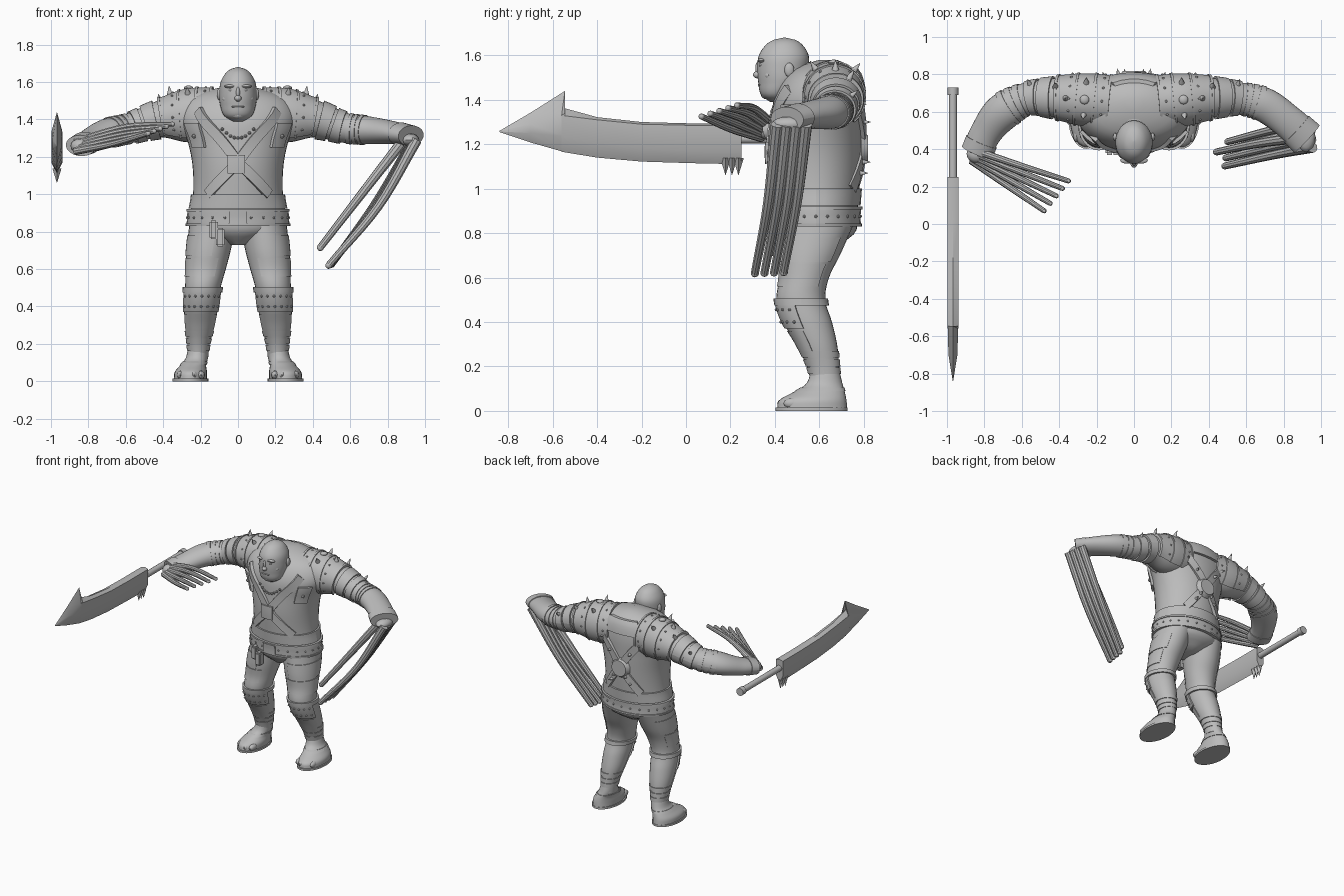
import bpy, bmesh, math
from mathutils import Vector, Matrix

if "Cube" in bpy.data.objects:
    bpy.data.objects.remove(bpy.data.objects["Cube"])

GREY = (0.5, 0.5, 0.5, 1)
clay = bpy.data.materials.new("clay grey")
clay.use_nodes = True
clay.diffuse_color = GREY
clay.node_tree.nodes["Principled BSDF"].inputs["Base Color"].default_value = GREY
parts = []


def finish(name, bm):
    bmesh.ops.recalc_face_normals(bm, faces=bm.faces[:])
    mesh = bpy.data.meshes.new(name)
    bm.to_mesh(mesh)
    bm.free()
    mesh.materials.append(clay)
    obj = bpy.data.objects.new(name, mesh)
    bpy.context.collection.objects.link(obj)
    parts.append(obj)
    return obj


class Limb:
    """Smooth body volume: rows of key, centre x y z, radius a, radius b."""

    def __init__(self, rows, side=1, flat=False):
        self.rows = [(r[0], r[1] * side, *r[2:]) for r in rows]
        self.side, self.flat = side, flat
        self.lo, self.hi = rows[0][0], rows[-1][0]

    def at(self, k):
        R, n = self.rows, len(self.rows)
        k = min(max(k, self.lo), self.hi)
        i = max(j for j in range(n - 1) if R[j][0] <= k or j == 0)
        h = R[i + 1][0] - R[i][0]
        t = (k - R[i][0]) / h

        def slope(j, c):
            p, q = max(j - 1, 0), min(j + 1, n - 1)
            return (R[q][c] - R[p][c]) / (R[q][0] - R[p][0])
        out = []
        for c in range(1, 6):
            p, q = R[i][c], R[i + 1][c]
            s = t * t * (3 - 2 * t)
            out.append(p + (q - p) * s + h * t * (1 - t) * ((1 - t) * slope(i, c) - t * slope(i + 1, c)))
        return Vector(out[:3]), out[3], out[4]

    def surf(self, k, deg, off=0.0):
        c, a, b = self.at(k)
        S, U = Vector((self.side, 0, 0)), Vector((0, 1, 0))
        if not self.flat:
            e = 0.02 * (self.hi - self.lo)
            T = (self.at(k + e)[0] - self.at(k - e)[0]).normalized()
            S = Vector((0, 0, 1)).cross(T).normalized()
            U = T.cross(S)
            S = S * self.side
        w = math.radians(deg)
        return c + S * (a + off) * math.cos(w) + U * (b + off) * math.sin(w)

    def normal(self, k, deg):
        return (self.surf(k, deg, 0.05) - self.surf(k, deg)).normalized()

    def body(self, name, n=24, m=28):
        bm = bmesh.new()
        keys = [self.lo + (self.hi - self.lo) * i / n for i in range(n + 1)]
        rings = [[bm.verts.new(self.surf(k, 360 * j / m)) for j in range(m)] for k in keys]
        for p, q in zip(rings, rings[1:]):
            for j in range(m):
                bm.faces.new((p[j], p[(j + 1) % m], q[(j + 1) % m], q[j]))
        bm.faces.new(rings[0])
        bm.faces.new(rings[-1])
        return finish(name, bm)

    def patch(self, name, k0, k1, off, d0=0, d1=360, n=5):
        """Raised plate or full band that follows the surface."""
        m = max(4, int((d1 - d0) / 11))
        layers = [[[self.surf(k0 + (k1 - k0) * i / n, d0 + (d1 - d0) * j / m, o)
                    for j in range(m + 1)] for i in range(n + 1)] for o in (off, -0.004)]
        return shell(name, *layers)

    def strap(self, name, path, width, off=0.014):
        """Ribbon through (key, degrees) points on the surface."""
        pts = []
        for p, q in zip(path, path[1:]):
            for i in range(8):
                pts.append([p[c] + (q[c] - p[c]) * i / 8 for c in (0, 1)])
        pts.append(path[-1])
        pos = [self.surf(*p, off) for p in pts]
        outer, inner = [], []
        for i, p in enumerate(pts):
            T = pos[min(i + 1, len(pos) - 1)] - pos[max(i - 1, 0)]
            n = self.normal(*p)
            s = n.cross(T).normalized() * width / 2
            outer.append([pos[i] - s, pos[i], pos[i] + s])
            inner.append([v - n * 0.022 for v in outer[-1]])
        return shell(name, outer, inner)

    def spike(self, k, deg, off=0.02, size=0.05):
        n = self.normal(k, deg)
        cone("spike", self.surf(k, deg, off + size * 0.4), n, size * 0.35, 0.001, size)

    def stud(self, k, deg, off=0.02, r=0.007):
        ball("stud", self.surf(k, deg, off), (r, r, r), 8)


def shell(name, outer, inner):
    """Closed plate between two matching grids of points."""
    bm = bmesh.new()
    grids = [[[bm.verts.new(p) for p in row] for row in g] for g in (outer, inner)]
    for g in grids:
        for p, q in zip(g, g[1:]):
            for j in range(len(p) - 1):
                bm.faces.new((p[j], p[j + 1], q[j + 1], q[j]))
    rims = [(g[0] + [r[-1] for r in g[1:]] + g[-1][-2::-1] + [r[0] for r in g[-2:0:-1]]) for g in grids]
    for j in range(len(rims[0])):
        bm.faces.new((rims[0][j - 1], rims[0][j], rims[1][j], rims[1][j - 1]))
    return finish(name, bm)


def cone(name, pos, axis, r1, r2, depth, seg=10):
    bm = bmesh.new()
    turn = Vector((0, 0, 1)).rotation_difference(Vector(axis)).to_matrix().to_4x4()
    bmesh.ops.create_cone(bm, cap_ends=True, segments=seg, radius1=r1, radius2=r2, depth=depth,
                          matrix=Matrix.Translation(pos) @ turn)
    return finish(name, bm)


def ball(name, pos, size, seg=16):
    bm = bmesh.new()
    bmesh.ops.create_uvsphere(bm, u_segments=seg, v_segments=seg // 2, radius=1,
                              matrix=Matrix.Translation(pos) @ Matrix.Diagonal((*size, 1)))
    return finish(name, bm)


def box(name, pos, size):
    bm = bmesh.new()
    bmesh.ops.create_cube(bm, size=1, matrix=Matrix.Translation(pos) @ Matrix.Diagonal((*size, 1)))
    bmesh.ops.bevel(bm, geom=bm.edges[:], offset=min(size) * 0.2, segments=2, affect='EDGES')
    return finish(name, bm)


def upright(rows, side=1):
    return Limb([(z, x, y, z, a, b) for z, x, y, a, b in rows], side, True)


# Torso, belts and crossed straps
torso = upright([(.73, 0, .57, .05, .09), (.8, 0, .585, .235, .175), (.88, 0, .585, .256, .185),
                 (1.0, 0, .585, .24, .195), (1.15, 0, .585, .243, .205), (1.28, 0, .59, .268, .205),
                 (1.4, 0, .595, .31, .2), (1.5, 0, .61, .27, .168), (1.55, 0, .625, .18, .12),
                 (1.58, 0, .64, .05, .04)])
torso.body("torso", 40, 40)
torso.patch("lower_belt", .83, .92, .016)
torso.patch("upper_belt", .925, 1.0, .012)
for k in (.83, .907):
    torso.patch("belt_rim", k, k + .013, .022, n=1)
for i in range(24):
    torso.stud(.875, i * 15, .016)
for s in (-1, 1):
    lift = .014 + s * .003
    torso.strap("front_strap", [(1.45, -90 - s * 44), (1.17, -90), (1.0, -90 + s * 42)], .055, lift)
    torso.strap("back_strap", [(1.5, 90 - s * 45), (1.19, 90), (1.0, 90 + s * 35)], .055, lift)
    torso.patch("chest_plate", 1.25, 1.38, .018, -90 + s * 52 - 11, -90 + s * 52 + 11)
    torso.stud(1.31, -90 + s * 52, .02, .012)
    for k in (1.07, 1.12, 1.3, 1.38, 1.45):
        torso.spike(k, 90 + s * abs(k - 1.19) * 150, .014, .035)
torso.patch("chest_buckle", 1.11, 1.21, .026, -102, -82)
torso.patch("belt_buckle", .84, .91, .026, -100, -80)
for i in range(-4, 5):
    torso.stud(1.3 + i * i * .003, -90 + i * 4, .008, .009)
cone("back_disc", torso.surf(1.18, 90, .012), (0, 1, 0), .078, .06, .03, 20)
torso.patch("back_collar", 1.44, 1.54, .02, 60, 120)
for x, z in ((-.13, .81), (-.095, .77)):
    box("belt_pouch", (x, .395, z), (.045, .05, .1))

# Head and neck
Limb([(0, 0, .62, 1.46, .14, .1), (1, 0, .53, 1.48, .11, .09), (2, 0, .44, 1.48, .085, .06)]).body("neck")
head = upright([(1.39, 0, .41, .03, .03), (1.42, 0, .405, .074, .066), (1.48, 0, .43, .096, .105),
                (1.54, 0, .435, .1, .114), (1.6, 0, .44, .093, .112), (1.65, 0, .442, .064, .08),
                (1.672, 0, .443, .034, .044), (1.68, 0, .443, .004, .005)])
head.body("head", 30, 32)
ball("nose", (0, .325, 1.513), (.019, .024, .017))
ball("nose_bridge", (0, .328, 1.543), (.011, .016, .033))
ball("mouth", (0, .336, 1.468), (.036, .013, .007))
ball("lower_lip", (0, .343, 1.452), (.028, .013, .007))
ball("chin", (0, .362, 1.425), (.038, .025, .022))
for s in (-1, 1):
    ball("brow", (s * .038, .34, 1.577), (.036, .017, .01))
    ball("eye", (s * .038, .338, 1.557), (.013, .01, .008))
    ball("cheek", (s * .05, .372, 1.51), (.034, .022, .02))
    ball("ear", (s * .1, .465, 1.535), (.012, .022, .032))

# Arms with shoulder pads, guards and wraps
shoulder = [(0, .1, .65, 1.425, .13, .135), (1, .27, .665, 1.415, .13, .138), (2, .42, .675, 1.4, .106, .098),
            (3, .57, .67, 1.355, .086, .08)]
left_rows = [(4, .7, .635, 1.342, .092, .074), (5, .82, .55, 1.33, .09, .062), (6, .925, .455, 1.313, .095, .05)]
right_rows = [(4, .7, .6, 1.325, .1, .078), (5, .79, .49, 1.285, .085, .062), (6, .84, .38, 1.26, .082, .052)]
for s, word, rows in ((1, "left", left_rows), (-1, "right", right_rows)):
    arm = Limb(shoulder + rows, s)
    arm.body(word + "_arm", 40)
    arm.patch("shoulder_pad", .15, 1.95, .012, -50, 230, n=12)
    for k in (.15, .6, 1.2, 1.87):
        arm.patch("pad_rim", k, k + .08, .018, -50, 230, n=1)
    for k, d in ((.9, 50), (.9, 125), (1.55, 90), (1.9, 60)):
        arm.spike(k, d, .01, .05)
    ball("pad_boss", arm.surf(.9, 90, .012), (.025, .025, .014))
    for d in range(-30, 220, 30):
        arm.stud(1.45, d, .012)
        arm.stud(.37, d, .012)
    arm.patch("upper_guard", 2.1, 2.5, .012, n=3)
    arm.patch("lower_guard", 2.6, 2.95, .009, n=3)
    arm.spike(2.75, 40, .008, .04)
    for k in (3.15, 3.4, 3.65):
        arm.patch("arm_wrap", k, k + .17, .005, n=2)
    arm.patch("wrist_cuff", 5.45, 6, .005, n=3)

# Hands with very long fingers: count, radius, first and last finger points
ball("left_hand", (.92, .465, 1.29), (.05, .08, .035))
ball("right_hand", (-.84, .375, 1.258), (.055, .05, .04))
hands = [("left_finger", 4, .029, [((.94, .54, 1.29), (.955, .41, 1.29)), ((.735, .5, .95), (.75, .37, .935)),
                                   ((.5, .44, .625), (.485, .31, .62))]),
         ("left_thumb", 1, .029, [((.87, .46, 1.27),) * 2, ((.66, .43, 1.0),) * 2, ((.44, .385, .715),) * 2]),
         ("right_finger", 5, .021, [((-.87, .4, 1.28), (-.87, .34, 1.23)), ((-.6, .31, 1.36), (-.67, .2, 1.27)),
                                    ((-.35, .23, 1.375), (-.48, .07, 1.325))])]
for name, count, r, spans in hands:
    for i in range(count):
        pts = [Vector(p).lerp(Vector(q), i / max(count - 1, 1)) for p, q in spans]
        Limb([(j, *p, r * (1 - j * .18), r * (1 - j * .18)) for j, p in enumerate(pts)]).body(name, 12, 10)
        ball("fingertip", pts[-1], (r * .66,) * 3, 10)

# Legs, armour and feet
for s, word in ((1, "left"), (-1, "right")):
    leg = upright([(.12, .213, .63, .053, .066), (.2, .211, .617, .06, .073), (.3, .204, .588, .08, .092),
                   (.4, .197, .547, .091, .11), (.5, .188, .517, .095, .11), (.6, .172, .532, .107, .112),
                   (.7, .157, .555, .118, .138), (.84, .135, .59, .125, .165)], s)
    leg.body(word + "_leg", 36)
    leg.patch("knee_pad", .37, .5, .01, -165, -15)
    leg.patch("knee_band", .475, .505, .013, n=2)
    leg.patch("shin_guard", .27, .36, .005, -160, -20)
    leg.patch("thigh_plate", .56, .66, .005, -120, 40)
    leg.patch("thigh_plate", .67, .78, .005, -100, 50)
    for z in (.165, .2, .24):
        leg.patch("leg_wrap", z, z + .03, .005, n=2)
    for i in range(7):
        leg.stud(.455, -150 + i * 20, .01)
        leg.stud(.4, -150 + i * 20, .01)
    foot = upright([(.012, .255, .568, .088, .158), (.05, .252, .572, .086, .15), (.085, .24, .6, .07, .115),
                    (.12, .222, .622, .06, .083), (.17, .212, .627, .055, .066)], s)
    foot.body(word + "_foot")
    foot.patch("sandal_strap", .09, .105, .004, n=2)
    upright([(0, .255, .565, .096, .163), (.015, .255, .565, .096, .163)], s).body(word + "_sole", 1, 32)
    for i in range(4):
        ball("toe", (s * (.198 + i * .037), .455 + abs(i - 1) * .014, .034), (.021 - i * .001, .045, .024), 12)

# Curved blade: y, ridge, shoulder, bevel, edge, half thickness
blade = [(.25, 1.294, 1.285, 1.17, 1.11, .03), (.02, 1.294, 1.285, 1.17, 1.115, .03),
         (-.2, 1.3, 1.29, 1.182, 1.122, .03), (-.4, 1.322, 1.31, 1.205, 1.14, .03),
         (-.56, 1.366, 1.33, 1.235, 1.166, .029), (-.545, 1.44, 1.34, 1.235, 1.164, .028),
         (-.7, 1.342, 1.29, 1.25, 1.208, .024), (-.84, 1.26, 1.258, 1.257, 1.255, .001)]
X = -.968
bm = bmesh.new()
rings = []
for y, top, sh, bev, low, h in blade:
    ring = ((0, top), (h, sh), (h, bev), (0, low), (-h, bev), (-h, sh))
    rings.append([bm.verts.new((X + x, y, z)) for x, z in ring])
for p, q in zip(rings, rings[1:]):
    for j in range(6):
        bm.faces.new((p[j], p[j - 1], q[j - 1], q[j]))
bm.faces.new(rings[0])
bm.faces.new(rings[-1])
finish("blade", bm)
for i in range(3):
    cone("blade_tooth", (X, .178 + i * .029, 1.1), (0, 0, -1), .024, .001, .075, 4)
cone("sword_grip", (X, .47, 1.225), (0, 1, 0), .022, .022, .46, 16)
cone("sword_pommel", (X, .71, 1.225), (0, 1, 0), .029, .029, .04, 16)

# Smooth shading with sharp edges kept
bpy.ops.object.select_all(action='DESELECT')
for obj in parts:
    obj.select_set(True)
bpy.context.view_layer.objects.active = parts[0]
bpy.ops.object.shade_smooth_by_angle(angle=math.radians(35))
